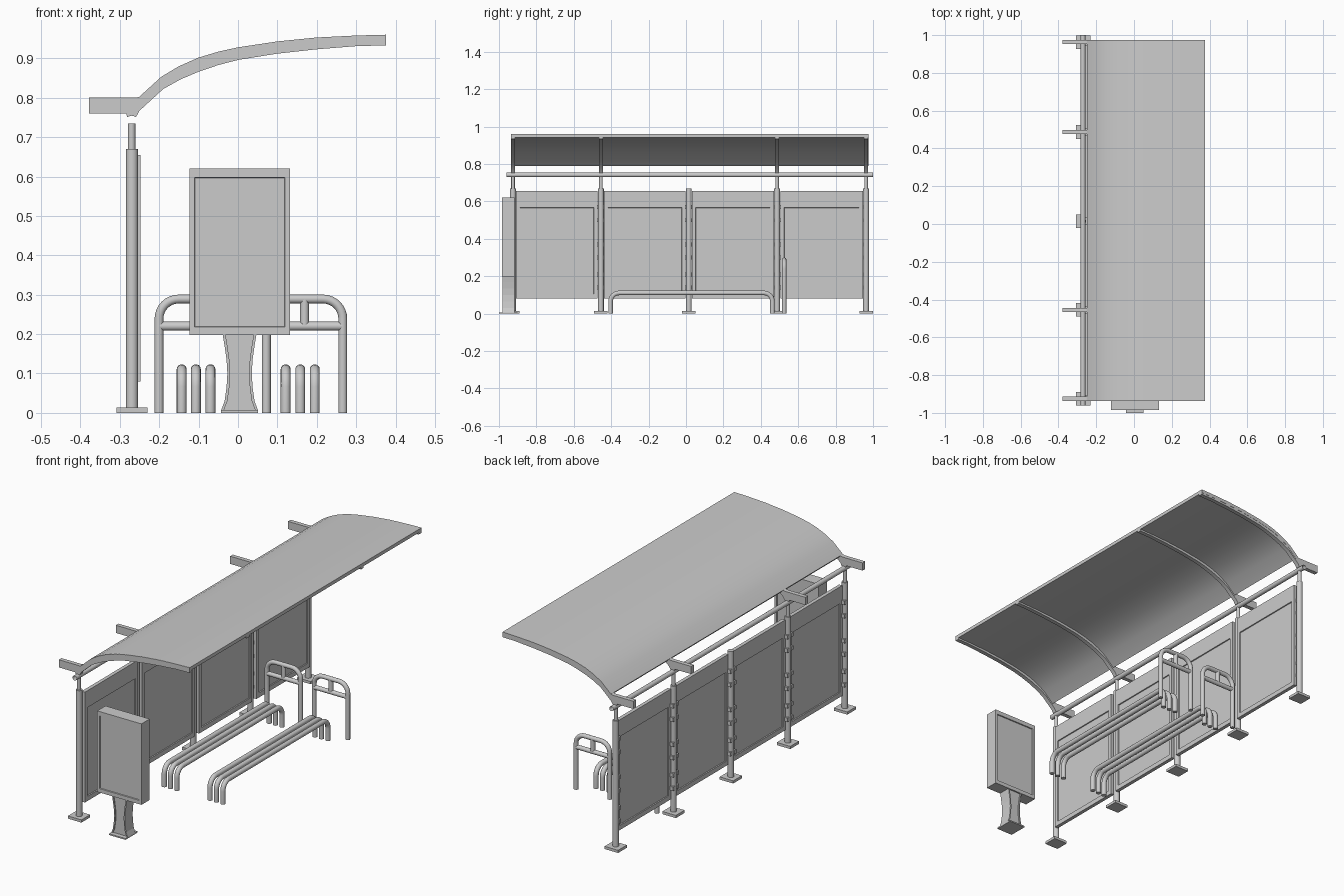
import bpy, bmesh, math
from mathutils import Vector, Matrix

if "Cube" in bpy.data.objects:
    bpy.data.objects.remove(bpy.data.objects["Cube"])


def finish(name, bm, smooth=False):
    bmesh.ops.recalc_face_normals(bm, faces=bm.faces)
    me = bpy.data.meshes.new(name)
    bm.to_mesh(me)
    bm.free()
    ob = bpy.data.objects.new(name, me)
    bpy.context.collection.objects.link(ob)
    if smooth:
        bpy.ops.object.select_all(action='DESELECT')
        bpy.context.view_layer.objects.active = ob
        ob.select_set(True)
        bpy.ops.object.shade_smooth_by_angle(angle=math.radians(35))
    return ob


def box_bm(x, y, z):
    bm = bmesh.new()
    bmesh.ops.create_cube(bm, size=1)
    for v in bm.verts:
        v.co = [(r[0] + r[1]) / 2 + c * (r[1] - r[0]) for r, c in zip((x, y, z), v.co)]
    return bm


def box(name, x, y, z):
    return finish(name, box_bm(x, y, z))


def inset_box(name, x, y, z, axis, border, depth):
    """Box with a recessed field on both faces of one axis; border = side/bottom/top margins."""
    bm = box_bm(x, y, z)
    bm.normal_update()
    side, low, high = border
    for f in [f for f in bm.faces if abs(f.normal[axis]) > .9]:
        n, c = f.normal.copy(), f.calc_center_median()
        bmesh.ops.inset_individual(bm, faces=[f], thickness=.005)
        w = 1 - axis
        r = (x, y)[w]
        for v in f.verts:
            v.co[w] = r[0] + side if v.co[w] < c[w] else r[1] - side
            v.co.z = z[0] + low if v.co.z < c.z else z[1] - high
        bmesh.ops.inset_individual(bm, faces=[f], thickness=.002)
        for v in f.verts:
            v.co -= n * depth
    return finish(name, bm)


def extrude_xz(name, pts, y0, y1, smooth=False):
    bm = bmesh.new()
    f = bm.faces.new([bm.verts.new((px, y0, pz)) for px, pz in pts])
    r = bmesh.ops.extrude_face_region(bm, geom=[f])
    for v in r['geom']:
        if isinstance(v, bmesh.types.BMVert):
            v.co.y = y1
    # extruding can leave the first cap behind: make sure both ends are closed
    bmesh.ops.holes_fill(bm, edges=[e for e in bm.edges if e.is_boundary], sides=0)
    return finish(name, bm, smooth)


def fillet(pts, rad, n=6):
    """Round the inner corners of a path with arcs."""
    pts = [Vector(p) for p in pts]
    out = [pts[0]]
    for a, b, c in zip(pts, pts[1:], pts[2:]):
        u, w = (a - b).normalized(), (c - b).normalized()
        half = u.angle(w) / 2
        centre = b + (u + w).normalized() * rad / math.sin(half)
        p = b + u * rad / math.tan(half) - centre
        turn = math.pi - 2 * half
        axis = (-u).cross(w)
        out += [centre + Matrix.Rotation(turn * i / n, 3, axis) @ p for i in range(n + 1)]
    return out + [pts[-1]]


def tube(name, pts, r, caps=True, sides=14):
    """Sweep a circle along a planar path."""
    pts = [Vector(p) for p in pts]
    bm = bmesh.new()
    dirs = [(b - a).normalized() for a, b in zip(pts, pts[1:])]
    normal = next((d.cross(dirs[0]).normalized() for d in dirs if d.cross(dirs[0]).length > .1),
                  dirs[0].orthogonal().normalized())
    rings = []
    for i, p in enumerate(pts):
        t = (dirs[max(i - 1, 0)] + dirs[min(i, len(dirs) - 1)]).normalized()
        s = t.cross(normal).normalized()
        rings.append([bm.verts.new(p + r * (normal * math.cos(k * math.tau / sides) + s * math.sin(k * math.tau / sides)))
                      for k in range(sides)])
    for a, b in zip(rings, rings[1:]):
        for k in range(sides):
            bm.faces.new((a[k], a[k - 1], b[k - 1], b[k]))
    if caps:
        bm.faces.new(rings[0])
        bm.faces.new(rings[-1])
    return finish(name, bm, True)


# Curved roof sheet and arm profiles
outer = [(-.25, .803), (-.195, .853), (-.15, .88), (-.1, .902), (-.05, .917), (0, .928), (.1, .943),
         (.2, .953), (.3, .958), (.376, .96)]
inner = [(-.25, .767), (-.19, .822), (-.145, .847), (-.1, .866), (-.05, .883), (0, .896), (.1, .912),
         (.2, .923), (.3, .931), (.376, .933)]
roof_low = [(x + (.012 if x < -.12 else .003 if x < .3 else 0), z - (.014 if x < -.12 else .018)) for x, z in outer]
extrude_xz("roof_sheet", outer + roof_low[::-1], -.935, .975, True)
arm = [(-.378, .76), (-.378, .80), (-.26, .80)] + [(x, z - .0005) for x, z in outer]
arm += inner[::-1] + [(-.259, .751), (-.264, .753), (-.27, .7545), (-.276, .753), (-.281, .751), (-.284, .76)]

# Posts with feet, roof arms on the tall ones
posts = [-.925, -.455, .015, .487, .963]
for i, y in enumerate(posts):
    box("post_foot", (-.308, -.23), (y - .036, y + .036), (0, .014))
    tube("post_lower", [(-.269, y, .01), (-.269, y, .67)], .0155)
    if i != 2:
        tube("post_upper", [(-.27, y, .66), (-.27, y, .735)], .0095)
        extrude_xz("roof_arm", arm, y - .011, y + .011, True)
    # Panel clips on each side of the post
    for s in (-1, 1):
        if (i == 0 and s < 0) or (i == 4 and s > 0):
            continue
        for z in (.14, .21, .30, .37, .50, .57):
            a, b = sorted((y + s * .008, y + s * .024))
            box("panel_clip", (-.284, -.262), (a, b), (z - .01, z + .01))

# Open-ended rail under the arms
tube("roof_rail", [(-.27, -.96, .742), (-.27, 1.0, .742)], .0125, caps=False, sides=20)

# Back panels with recessed fields
for a, b in zip(posts, posts[1:]):
    inset_box("back_panel", (-.266, -.247), (a + .017, b - .017), (.08, .655), 0, (.02, .024, .088), .005)

# Low bar racks
for x in (-.143, -.107, -.07, .121, .158, .195):
    path = fillet([(x, -.403, 0), (x, -.403, .111), (x, .462, .111), (x, .462, 0)], .045)
    tube("rack_bar", path, .0125)

# Hoops with crossbar and stub
for cx in (-.1035, .169):
    h, y = .097, .525
    path = fillet([(cx - h, y, 0), (cx - h, y, .289), (cx + h, y, .289), (cx + h, y, 0)], .05, 8)
    tube("hoop", path, .0115)
    tube("hoop_crossbar", [(cx - h, y, .22), (cx + h, y, .22)], .0115)
    tube("hoop_stub", [(cx, y, .289), (cx, y, .22)], .0115)

# Sign cabinet
inset_box("sign_cabinet", (-.123, .132), (-.984, -.916), (.198, .62), 1, (.013, .02, .022), .005)

# Waisted pedestal with flared foot
prof = [(.047, 0), (.047, .006), (.038, .03), (.033, .065), (.031, .1), (.033, .135), (.038, .17), (.043, .2)]
cx, cy = .004, -.95
shape = [(cx + w, z) for w, z in prof] + [(cx - w, z) for w, z in prof[::-1]]
extrude_xz("pedestal_core", shape, cy - .026, cy + .026)
for s in (-1, 1):
    edge = [(cx + s * w, z) for w, z in prof] + [(cx + s * (w - .007), z) for w, z in prof[::-1]]
    extrude_xz("pedestal_edge", edge, cy - .032, cy + .032)
box("pedestal_foot", (cx - .047, cx + .047), (cy - .05, cy + .05), (0, .007))
